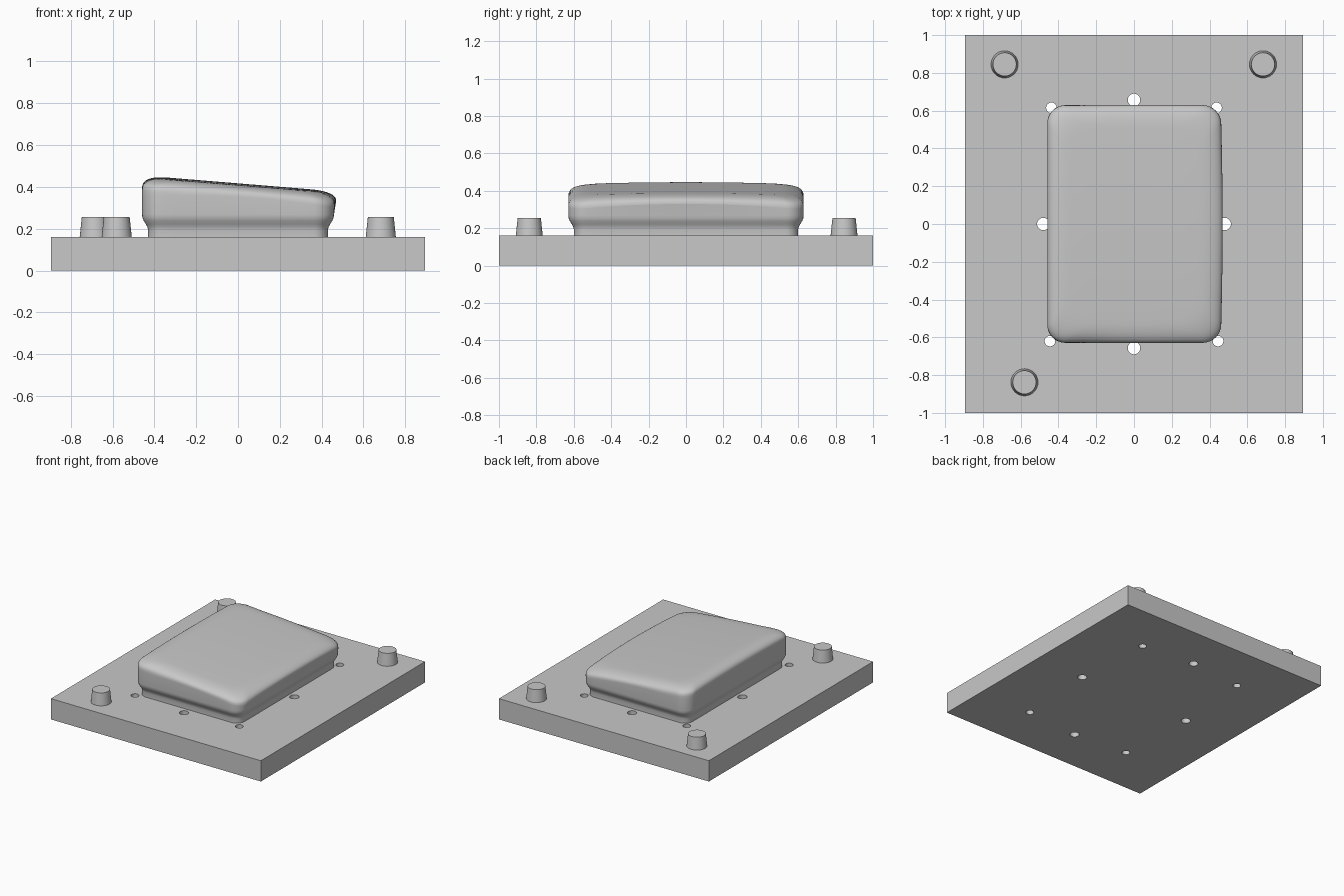
import bpy, bmesh, math
from mathutils import Matrix, Vector

cube = bpy.data.objects.get("Cube")
if cube:
    bpy.data.objects.remove(cube, do_unlink=True)

grey = bpy.data.materials.new("plain_grey")
grey.use_nodes = True
COLOUR = (0.58, 0.58, 0.58, 1)
grey.diffuse_color = COLOUR
grey.node_tree.nodes["Principled BSDF"].inputs["Base Color"].default_value = COLOUR


def make_object(name, bm, smooth=None):
    bmesh.ops.recalc_face_normals(bm, faces=bm.faces)
    mesh = bpy.data.meshes.new(name)
    bm.to_mesh(mesh)
    bm.free()
    mesh.materials.append(grey)
    obj = bpy.data.objects.new(name, mesh)
    bpy.context.collection.objects.link(obj)
    bpy.ops.object.select_all(action="DESELECT")
    obj.select_set(True)
    bpy.context.view_layer.objects.active = obj
    if smooth:
        bpy.ops.object.shade_smooth_by_angle(angle=math.radians(smooth))
    return obj


def add_cone(bm, x, y, z0, z1, r0, r1):
    bmesh.ops.create_cone(bm, cap_ends=True, segments=32, radius1=r0, radius2=r1,
                          depth=z1 - z0,
                          matrix=Matrix.Translation((x, y, (z0 + z1) / 2)))


# Base plate with eight through holes around the block
TOP = 0.16
bm = bmesh.new()
bmesh.ops.create_cube(bm, size=1, matrix=Matrix.Translation((0, 0, TOP / 2))
                      @ Matrix.Diagonal((1.79, 2, TOP, 1)))
plate = make_object("base_plate", bm)

bm = bmesh.new()
for side in (-1, 1):
    add_cone(bm, 0, side * 0.657, -0.1, 0.3, 0.033, 0.033)
    add_cone(bm, side * 0.48, 0, -0.1, 0.3, 0.033, 0.033)
    add_cone(bm, side * 0.437, 0.615, -0.1, 0.3, 0.028, 0.028)
    add_cone(bm, side * 0.445, -0.62, -0.1, 0.3, 0.028, 0.028)
cutter = make_object("hole_cutter", bm)
cutter.hide_render = True

bpy.context.view_layer.objects.active = plate
cut = plate.modifiers.new("holes", "BOOLEAN")
cut.operation = "DIFFERENCE"
cut.object = cutter
bpy.ops.object.modifier_apply(modifier=cut.name)
bpy.data.objects.remove(cutter, do_unlink=True)
plate.select_set(True)
bpy.ops.object.shade_smooth_by_angle(angle=math.radians(30))

# Tapered locating pegs
pegs = {"back_right_peg": (-0.685, 0.845), "back_left_peg": (0.683, 0.845),
        "front_right_peg": (-0.58, -0.838)}
for name, (x, y) in pegs.items():
    bm = bmesh.new()
    add_cone(bm, x, y, TOP, 0.255, 0.072, 0.062)
    make_object(name, bm, 30)


# Height of the parting line, and of the sloping crowned top
def seam_z(x, y):
    arch = 0.032 * max(0, 1 - (y / 0.63) ** 2) * min(1, abs(x) / 0.45) ** 6
    return 0.352 - 0.06 * x - 0.12 * x * x + arch


def top_z(x, y):
    return 0.417 - 0.082 * x - 0.03 * y * y


def outline(hx, hy, r, bulge=0):
    """Rounded rectangle, with the left side bowed outward."""
    corners = []
    for i, (sx, sy) in enumerate(((1, 1), (-1, 1), (-1, -1), (1, -1))):
        arc = []
        for k in range(9):
            a = math.radians(90 * i + 90 * k / 8)
            arc.append(Vector((sx * (hx - r) + r * math.cos(a),
                               sy * (hy - r) + r * math.sin(a))))
        corners.append(arc)
    pts = []
    for i, arc in enumerate(corners):
        pts += arc
        nxt = corners[(i + 1) % 4][0]
        pts += [arc[-1].lerp(nxt, k / 12) for k in range(1, 12)]
    for p in pts:
        if p.x > 0:
            p.x += bulge * (p.x / hx) ** 2 * max(0, 1 - (p.y / hy) ** 2)
    return pts


def loft(name, rings, smooth, cap=True):
    bm = bmesh.new()
    loops = [[bm.verts.new(co) for co in ring] for ring in rings]
    for a, b in zip(loops, loops[1:]):
        for i in range(len(a)):
            j = (i + 1) % len(a)
            bm.faces.new((a[i], a[j], b[j], b[i]))
    if cap:
        bm.faces.new(loops[-1])
    return make_object(name, bm, smooth)


HX, HY, R, BOW = 0.459, 0.629, 0.095, 0.01

# Block wall: narrow foot flaring out to the parting line
rings = []
for inset, z in ((0.029, TOP), (0.029, 0.195), (0.026, 0.208), (0.018, 0.222),
                 (0.008, 0.238), (0.002, 0.252), (0, 0.268)):
    rings.append([(p.x, p.y, z) for p in outline(HX - inset, HY - inset, R - inset)])
rings.append([(p.x, p.y, seam_z(p.x, p.y)) for p in outline(HX, HY, R, BOW)])
loft("block_wall", rings, 40, cap=False)

# Block lid: short upright edge, then a soft shoulder onto the sloping top
edge = outline(HX, HY, R, BOW)
seam = [seam_z(p.x, p.y) for p in edge]
shoulder = [max(s + 0.004, top_z(p.x, p.y) - 0.062) for p, s in zip(edge, seam)]
rings = [[(p.x, p.y, s) for p, s in zip(edge, seam)]]
STEPS = 10
for k in range(STEPS + 1):
    a = math.pi / 2 * k / STEPS
    inset = 0.13 * (1 - math.cos(a) ** 0.8) if k < STEPS else 0.13
    ring = outline(HX - inset, HY - inset, R + 0.25 * inset, BOW)
    rings.append([(p.x, p.y, e + (top_z(p.x, p.y) - e) * math.sin(a) ** 0.8)
                  for p, e in zip(ring, shoulder)])
for scale in (0.7, 0.4, 0.1):
    rings.append([(p.x * scale, p.y * scale, top_z(p.x * scale, p.y * scale))
                  for p in ring])
loft("block_lid", rings, 40)
